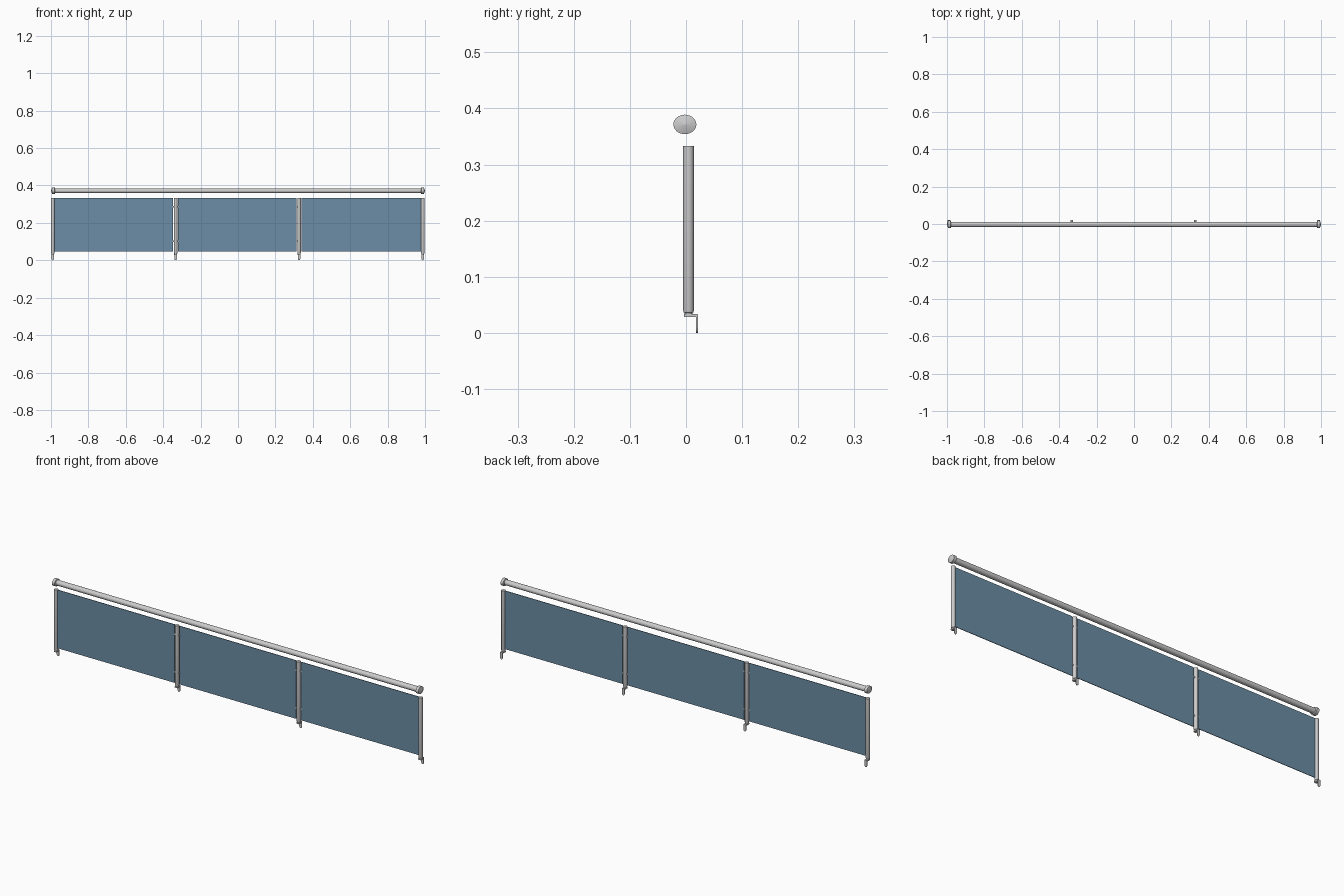
import bpy, bmesh
from math import cos, sin, pi, radians
from mathutils import Matrix

if "Cube" in bpy.data.objects:
    bpy.data.objects.remove(bpy.data.objects["Cube"])


def link(name, bm, smooth=True):
    bmesh.ops.recalc_face_normals(bm, faces=bm.faces)
    me = bpy.data.meshes.new(name)
    bm.to_mesh(me)
    bm.free()
    ob = bpy.data.objects.new(name, me)
    bpy.context.collection.objects.link(ob)
    if smooth:
        bpy.ops.object.select_all(action='DESELECT')
        ob.select_set(True)
        bpy.context.view_layer.objects.active = ob
        bpy.ops.object.shade_smooth_by_angle(angle=radians(35))
    return ob


def lathe(name, profile, mat, sides=32):
    """Closed tube along local z from (z, rx, ry) stations, placed by a matrix."""
    bm = bmesh.new()
    rings = [[bm.verts.new((rx * cos(2 * pi * i / sides), ry * sin(2 * pi * i / sides), z))
              for i in range(sides)] for z, rx, ry in profile]
    for a, b in zip(rings, rings[1:]):
        for i in range(sides):
            j = (i + 1) % sides
            bm.faces.new((a[i], a[j], b[j], b[i]))
    bm.faces.new(rings[0])
    bm.faces.new(rings[-1])
    bmesh.ops.transform(bm, matrix=mat, verts=bm.verts)
    return link(name, bm)


def box(name, lo, hi):
    bm = bmesh.new()
    bmesh.ops.create_cube(bm, size=1)
    for v in bm.verts:
        v.co = [(l + h) / 2 + c * (h - l) for l, h, c in zip(lo, hi, v.co)]
    return link(name, bm, False)


def extruded(name, outline, vec):
    bm = bmesh.new()
    face = bm.faces.new([bm.verts.new(p) for p in outline])
    new = bmesh.ops.extrude_face_region(bm, geom=[face], use_keep_orig=True)['geom']
    bmesh.ops.translate(bm, vec=vec, verts=[g for g in new if isinstance(g, bmesh.types.BMVert)])
    return link(name, bm)


# Handrail with flared caps ending in shallow cones
half = [(0.978, .0138, .0128), (0.980, .0205, .0173), (0.994, .0205, .0173), (1.0, .0005, .0005)]
profile = [(-z, a, b) for z, a, b in reversed(half)] + half
along_x = Matrix(((0, 0, 1, 0), (1, 0, 0, -.002), (0, 1, 0, .3715), (0, 0, 0, 1)))
lathe("handrail", profile, along_x)

posts = [-.990, -.3335, .3265, .988]
PY, R = .0045, .0095

for n, x in enumerate(posts):
    # Round post with rounded foot
    lathe(f"post_{n}", [(.035, .006, .006), (.0365, .0085, .0085), (.040, R, R), (.333, R, R)],
          Matrix.Translation((x, PY, 0)), 24)
    # Foot disc and angled fixing plate with a rounded lower end
    lathe(f"foot_disc_{n}", [(.028, .0075, .0075), (.0355, .0075, .0075)],
          Matrix.Translation((x, PY, 0)), 24)
    box(f"bracket_arm_{n}", (x - .007, -.004, .028), (x + .007, .0205, .034))
    w = .007
    tongue = [(x + w, .018, .033), (x - w, .018, .033)]
    tongue += [(x - w * cos(pi * i / 8), .018, .010 - .010 * sin(pi * i / 8)) for i in range(9)]
    extruded(f"bracket_plate_{n}", tongue, (0, .003, 0))

# Infill panels and the clips that hold them at the middle posts
blue = bpy.data.materials.new("blue_panel")
blue.diffuse_color = (.15, .27, .38, 1)
blue.use_nodes = True
blue.node_tree.nodes["Principled BSDF"].inputs["Base Color"].default_value = blue.diffuse_color
for n, (a, b) in enumerate(zip(posts, posts[1:])):
    ga = .009 if n == 0 else .0135
    gb = .009 if n == 2 else .0135
    panel = box(f"panel_{n}", (a + ga, PY - .0015, .047), (b - gb, PY + .0015, .333))
    panel.data.materials.append(blue)
for n in (1, 2):
    for z in (.102, .286):
        box(f"panel_clip_{n}", (posts[n] - .016, PY - .003, z - .003),
            (posts[n] + .016, PY + .003, z + .003))
